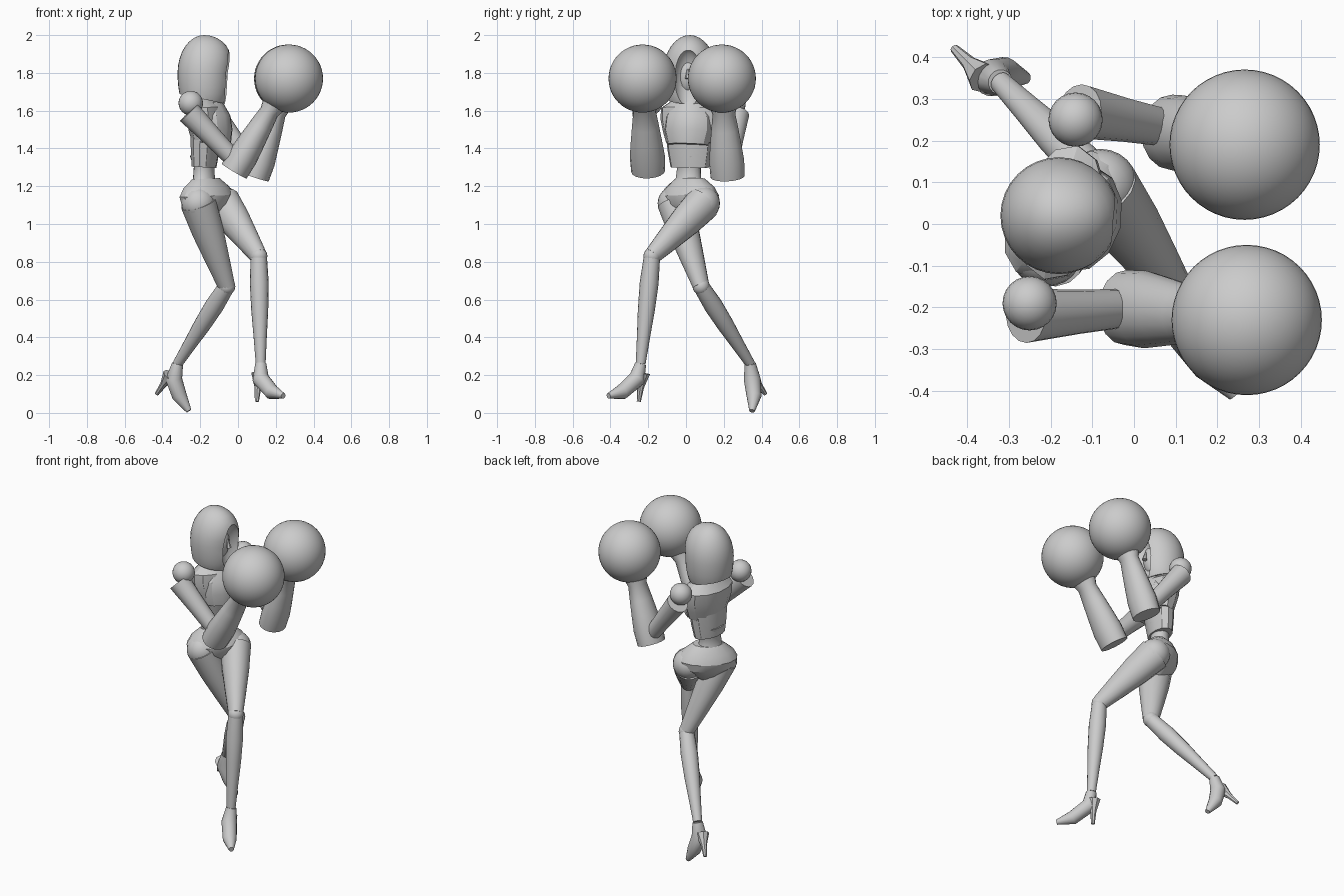
import bpy, bmesh, math
from mathutils import Vector

if "Cube" in bpy.data.objects:
    bpy.data.objects.remove(bpy.data.objects["Cube"])

COLOUR = (.6, .6, .6, 1)
GREY = bpy.data.materials.new("plain_grey")
GREY.use_nodes = True
GREY.diffuse_color = COLOUR
GREY.node_tree.nodes["Principled BSDF"].inputs["Base Color"].default_value = COLOUR


def finish(part, name, angle=35):
    """Name and colour a part, and smooth all but its sharp edges."""
    part.name = name
    part.data.materials.clear()
    part.data.materials.append(GREY)
    bpy.ops.object.select_all(action="DESELECT")
    part.select_set(True)
    bpy.context.view_layer.objects.active = part
    bpy.ops.object.shade_smooth_by_angle(angle=math.radians(angle))
    return part


def facing(degrees):
    """Sideways direction of a body part that is turned by this angle."""
    turn = math.radians(degrees)
    return Vector((-math.sin(turn), math.cos(turn), 0))


def along(points, share):
    """Point at a share of the way through a path."""
    place = share * (len(points) - 1)
    index = min(int(place), len(points) - 2)
    return Vector(points[index]).lerp(Vector(points[index + 1]), place - index)


def tube(name, points, radii, squash=1, side=facing(0), sides=16, angle=35):
    """Skin evenly spaced elliptical rings along a path; squash scales the depth."""
    bm = bmesh.new()
    last = len(radii) - 1
    centres = [along(points, i / last) for i in range(last + 1)]
    loops = []
    for i, radius in enumerate(radii):
        forward = centres[min(i + 1, last)] - centres[max(i - 1, 0)]
        depth = forward.cross(side).normalized()
        width = depth.cross(forward).normalized()
        loop = []
        for k in range(sides):
            turn = math.tau * k / sides
            offset = width * math.cos(turn) + depth * squash * math.sin(turn)
            loop.append(bm.verts.new(centres[i] + offset * radius))
        loops.append(loop)
    for lower, upper in zip(loops, loops[1:]):
        for k in range(sides):
            bm.faces.new((lower[k - 1], lower[k], upper[k], upper[k - 1]))
    bm.faces.new(loops[0])
    bm.faces.new(loops[-1])
    bmesh.ops.recalc_face_normals(bm, faces=bm.faces)
    mesh = bpy.data.meshes.new(name)
    bm.to_mesh(mesh)
    bm.free()
    part = bpy.data.objects.new(name, mesh)
    bpy.context.collection.objects.link(part)
    return finish(part, name, angle)


def ball(name, centre, radii, segments=32):
    bpy.ops.mesh.primitive_uv_sphere_add(segments=segments, ring_count=segments // 2, location=centre)
    part = bpy.context.object
    part.scale = radii
    return finish(part, name)


# Hood: a dome with a peaked front, cut at the neck and hollowed for the face
hood = ball("hood", (-.18, .02, 1.8), (.14, .14, .2))
bm = bmesh.new()
bm.from_mesh(hood.data)
for vert in bm.verts:
    # The lower half hangs nearly straight
    spread = vert.co.xy.length
    if vert.co.z < 0 and spread > .01:
        vert.co.xy *= spread ** -.6
    # The front of the crown reaches forward
    if vert.co.x > 0 and vert.co.z > 0:
        vert.co.x *= 1 + .3 * vert.co.z
cut = bmesh.ops.bisect_plane(bm, geom=bm.verts[:] + bm.edges[:] + bm.faces[:],
                             plane_co=(0, 0, -.7), plane_no=(.15, 0, 1), clear_inner=True)
rim = [item for item in cut["geom_cut"] if isinstance(item, bmesh.types.BMEdge)]
bmesh.ops.contextual_create(bm, geom=rim)
bm.to_mesh(hood.data)
bm.free()

cutter = ball("face_cutter", (-.02, .01, 1.76), (.09, .08, .17))
cutter.hide_render = True
opening = hood.modifiers.new("face_opening", "BOOLEAN")
opening.operation, opening.object, opening.solver = "DIFFERENCE", cutter, "EXACT"
bpy.context.view_layer.objects.active = hood
bpy.ops.object.modifier_apply(modifier=opening.name)
bpy.data.objects.remove(cutter)
finish(hood, "hood")
ball("face", (-.14, .01, 1.79), (.06, .06, .1), 20)
tube("nose", [(-.08, .01, 1.82), (-.07, .01, 1.77)], (.005, .015), sides=6)

# Torso: jacket with a full front over a corset, narrow neck and waist
chest = facing(-14)
tube("neck", [(-.18, .02, 1.6), (-.17, .02, 1.7)], (.05, .045))
tube("jacket", [(-.16, .02, 1.43), (-.18, .03, 1.67)], (.13, .15, .165, .165, .08),
     squash=.6, side=chest, sides=12, angle=25)
tube("jacket_front", [(-.12, .01, 1.42), (-.14, .02, 1.64)], (.11, .13, .125, .08),
     squash=.75, side=chest, sides=12, angle=25)
tube("corset", [(-.18, .02, 1.3), (-.17, .02, 1.46)], (.105, .12, .13),
     squash=.6, side=chest, sides=12, angle=25)
tube("waist", [(-.18, .01, 1.18), (-.18, .02, 1.36)], (.1, .07, .065, .09), squash=.8, side=facing(-25))

# Hips: turned further than the chest
tube("hips", [(-.16, .02, 1.01), (-.17, .02, 1.24)], (.04, .11, .165, .178, .15, .09),
     squash=.66, side=facing(-41), sides=14, angle=28)

# Arms: shoulder ball, tapered sleeve, flared cuff and round glove
arms = {
    "right": dict(shoulder=(-.25, -.19, 1.64), sleeve=(-.26, -.22, 1.59), elbow=(0, -.2, 1.32),
                  cuff=(-.02, -.2, 1.28), glove=(.27, -.23, 1.77)),
    "left": dict(shoulder=(-.14, .25, 1.63), sleeve=(-.13, .27, 1.58), elbow=(.08, .23, 1.31),
                 cuff=(.09, .22, 1.25), glove=(.265, .19, 1.77))}
for label, arm in arms.items():
    ball(label + "_shoulder", arm["shoulder"], (.065, .065, .065), 24)
    tube(label + "_upper_arm", [arm["sleeve"], arm["elbow"]], (.065, .053, .045))
    wrist = along([arm["cuff"], arm["glove"]], .8)
    tube(label + "_forearm_cuff", [arm["cuff"], wrist], (.09, .093, .083, .072, .06, .09), squash=.85)
    ball(label + "_glove", arm["glove"], (.18, .18, .18), 48)

# Legs and heeled shoes: the left leg crosses ahead, the right trails behind
legs = {
    "left": dict(hip=(-.08, .09, 1.11), knee=(.11, -.18, .83), ankle=(.12, -.24, .26),
                 instep=(.12, -.26, .18), sole=(.18, -.34, .11), toe=(.24, -.41, .09),
                 heel=(.11, -.23, .21), tip=(.1, -.25, .06), across=facing(-53)),
    "right": dict(hip=(-.21, -.06, 1.11), knee=(-.06, .08, .67), ankle=(-.32, .34, .26),
                  instep=(-.34, .35, .18), sole=(-.31, .36, .09), toe=(-.26, .35, .01),
                  heel=(-.36, .35, .2), tip=(-.43, .42, .1), across=facing(10))}
for label, leg in legs.items():
    ball(label + "_hip_joint", leg["hip"], (.09, .09, .09), 24)
    tube(label + "_thigh", [leg["hip"], leg["knee"]], (.09, .08, .062, .043),
         squash=1.1, side=facing(-37))
    ball(label + "_knee", leg["knee"], (.046, .046, .046), 16)
    tube(label + "_shin", [leg["knee"], leg["ankle"]], (.043, .05, .045, .035, .026))
    shoe_path = [leg[joint] for joint in ("ankle", "instep", "sole", "toe")]
    tube(label + "_shoe", shoe_path, (.03, .045, .04, .015), side=leg["across"])
    tube(label + "_heel", [leg["heel"], leg["tip"]], (.04, .018, .011), side=leg["across"], sides=8)
